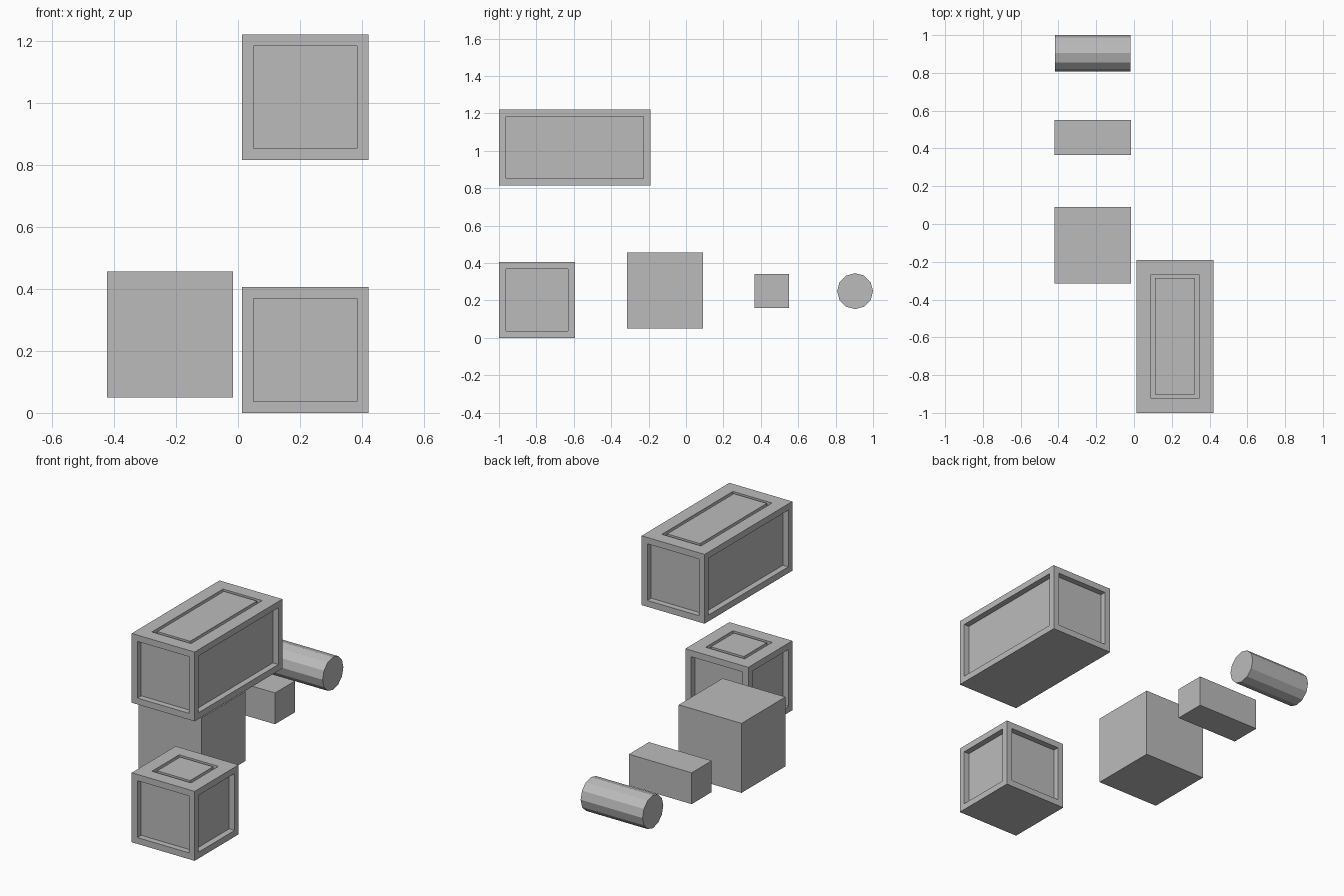
import bpy
import bmesh
import math
from mathutils import Matrix, Vector

if "Cube" in bpy.data.objects:
    bpy.data.objects.remove(bpy.data.objects["Cube"], do_unlink=True)

# One plain grey for everything
grey = bpy.data.materials.new("plain_grey")
grey.use_nodes = True
color = (0.5, 0.5, 0.5, 1)
grey.diffuse_color = color
grey.node_tree.nodes["Principled BSDF"].inputs["Base Color"].default_value = color


def finish(bm, name):
    mesh = bpy.data.meshes.new(name)
    bm.normal_update()
    bm.to_mesh(mesh)
    bm.free()
    mesh.materials.append(grey)
    obj = bpy.data.objects.new(name, mesh)
    bpy.context.collection.objects.link(obj)
    return obj


def box_mesh(low, high):
    low, high = Vector(low), Vector(high)
    bm = bmesh.new()
    place = Matrix.Translation((low + high) / 2) @ Matrix.Diagonal((*(high - low), 1))
    bmesh.ops.create_cube(bm, size=1, matrix=place)
    bm.normal_update()
    return bm


def step(bm, face, border, height):
    """Inset a face by a border, then move it straight along its normal."""
    normal = face.normal.copy()
    bmesh.ops.inset_individual(bm, faces=[face], thickness=border, use_even_offset=True)
    face = bmesh.ops.extrude_discrete_faces(bm, faces=[face])["faces"][0]
    bmesh.ops.translate(bm, verts=face.verts, vec=normal * height)
    face.normal_update()
    return face


def crate(name, low, high):
    bm = box_mesh(low, high)
    sides = [f for f in bm.faces if abs(f.normal.z) < 0.5]
    top = next(f for f in bm.faces if f.normal.z > 0.5)
    # Recessed side panels
    for face in sides:
        step(bm, face, 0.037, -0.035)
    # Narrow groove around the lid panel
    lid = step(bm, top, 0.077, -0.02)
    step(bm, lid, 0.02, 0.02)
    finish(bm, name)


# Crates
crate("long_crate", (0.013, -1, 0.815), (0.42, -0.19, 1.22))
crate("small_crate", (0.013, -1, 0), (0.42, -0.594, 0.406))

# Plain blocks
finish(box_mesh((-0.422, -0.315, 0.05), (-0.016, 0.09, 0.456)), "large_block")
finish(box_mesh((-0.422, 0.365, 0.16), (-0.016, 0.55, 0.343)), "small_block")

# Faceted roller lying along x
bm = bmesh.new()
place = Matrix.Translation((-0.219, 0.904, 0.25)) @ Matrix.Rotation(math.pi / 2, 4, "Y")
bmesh.ops.create_cone(bm, cap_ends=True, segments=12, radius1=0.096, radius2=0.096,
                      depth=0.4, matrix=place)
finish(bm, "roller")
